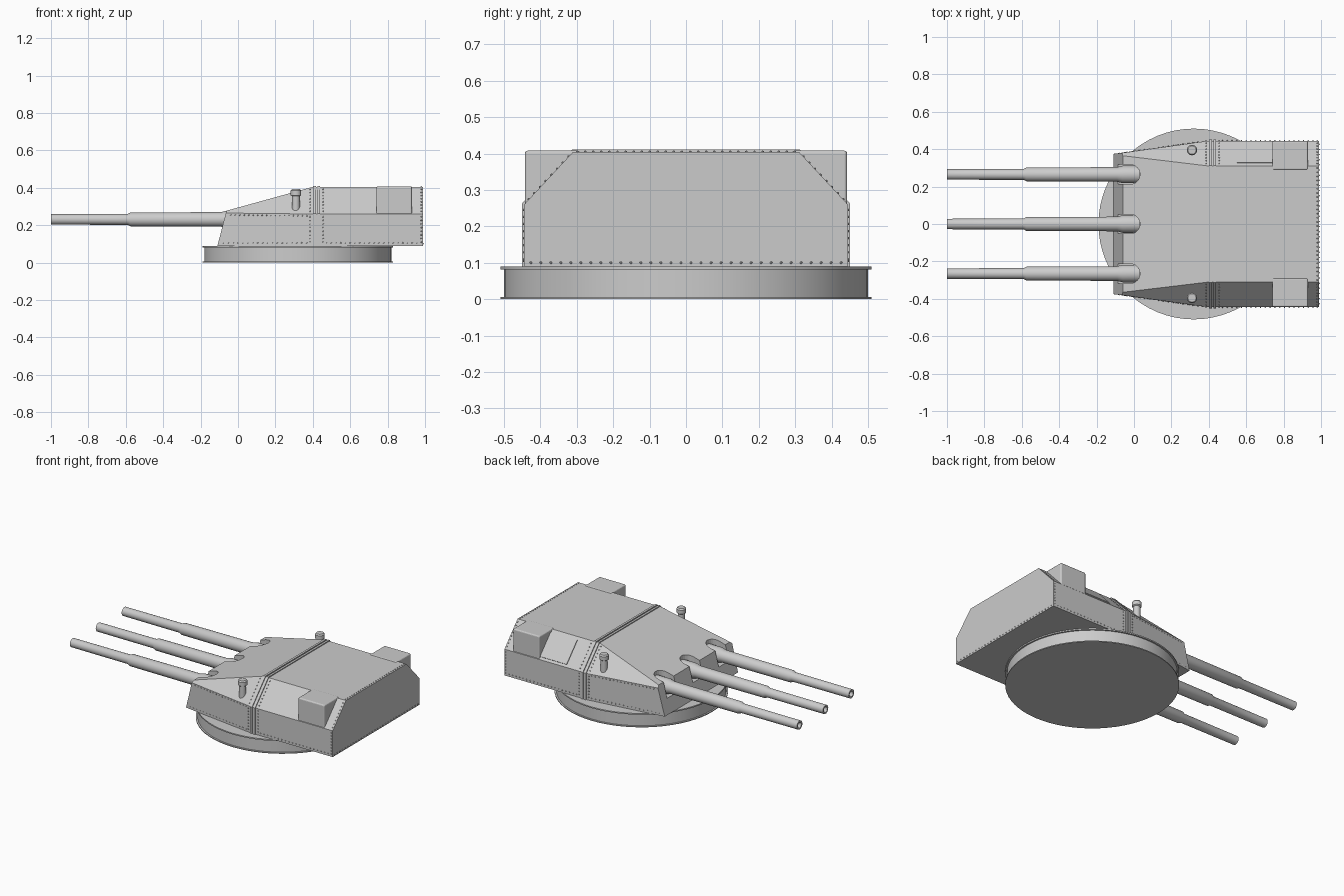
import bpy, bmesh, math
from mathutils import Matrix, Vector

if "Cube" in bpy.data.objects:
    bpy.data.objects.remove(bpy.data.objects["Cube"])


def make(name, bm, smooth=False):
    bmesh.ops.remove_doubles(bm, verts=bm.verts, dist=1e-5)
    bmesh.ops.recalc_face_normals(bm, faces=bm.faces)
    me = bpy.data.meshes.new(name)
    bm.to_mesh(me)
    bm.free()
    ob = bpy.data.objects.new(name, me)
    bpy.context.collection.objects.link(ob)
    if smooth:
        bpy.ops.object.select_all(action='DESELECT')
        ob.select_set(True)
        bpy.context.view_layer.objects.active = ob
        bpy.ops.object.shade_smooth_by_angle(angle=math.radians(35))
    return ob


def lathe(name, profile, loc, n=24, along_x=False):
    """Spin (radius, height) points about z, or about x for barrels."""
    bm = bmesh.new()
    vs = [bm.verts.new((r, 0, h)) for r, h in profile]
    es = [bm.edges.new(p) for p in zip(vs, vs[1:])]
    bmesh.ops.spin(bm, geom=vs + es, cent=(0, 0, 0), axis=(0, 0, 1),
                   angle=math.tau, steps=n)
    if along_x:
        bm.transform(Matrix.Rotation(math.pi / 2, 4, 'Y'))
    bm.transform(Matrix.Translation(loc))
    return make(name, bm, True)


def loft(name, rings):
    """Closed solid through matching half sections mirrored across y = 0."""
    bm = bmesh.new()
    loops = []
    for half in rings:
        full = half + [(x, -y, z) for x, y, z in reversed(half)]
        loops.append([bm.verts.new(p) for p in full])
    n = len(loops[0])
    for a, b in zip(loops, loops[1:]):
        for i in range(n):
            j = (i + 1) % n
            bm.faces.new((a[i], a[j], b[j], b[i]))
    bm.faces.new(loops[0])
    bm.faces.new(loops[-1])
    return make(name, bm)


def prism(name, pts, x0, x1, side=1, bevel=0.0):
    """Extrude a (y, z) outline along x."""
    bm = bmesh.new()
    f = bm.faces.new([bm.verts.new((x0, y * side, z)) for y, z in pts])
    g = bmesh.ops.extrude_face_region(bm, geom=[f])
    bmesh.ops.translate(bm, vec=(x1 - x0, 0, 0),
                        verts=[v for v in g['geom'] if isinstance(v, bmesh.types.BMVert)])
    ob = make(name, bm)
    if bevel:
        m = ob.modifiers.new('Bevel', 'BEVEL')
        m.width, m.segments = bevel, 3
    return ob


def section(x, grow=0.0):
    g = grow
    return [(x, 0.445 + g, 0.09), (x, 0.445 + g, 0.26 + g * 0.4),
            (x, 0.31 + g * 0.4, 0.405 + g)]


# Rotating base ring with thin flanges
lathe('base_ring', [(0, 0), (0.51, 0), (0.51, 0.006), (0.5, 0.006), (0.5, 0.082),
                    (0.51, 0.082), (0.51, 0.09), (0, 0.09)], (0.32, 0, 0), 64)

# Armoured house: raked face, sloping front roof, chamfered shoulders
front = [(-0.11, 0.375, 0.09), (-0.065, 0.38, 0.265), (-0.06, 0.365, 0.278)]
house = loft('gun_house', [front, section(0.40), section(0.99)])

# Raised joint band around the house, and rear edge trim
for i, x in enumerate((0.402, 0.424)):
    loft(f'joint_band_{i}', [section(x, 0.006), section(x + 0.014, 0.006)])

# Guns with rounded embrasures cut into face and roof
GUN_Z = 0.231
for i, y in enumerate((-0.265, 0, 0.265)):
    bm = bmesh.new()
    arc = [(0.052 * math.cos(a), y + 0.052 * math.sin(a))
           for a in (math.pi * (k / 12 - 0.5) for k in range(13))]
    outline = [(-0.3, y - 0.052)] + [(x - 0.02, yy) for x, yy in arc] + [(-0.3, y + 0.052)]
    f = bm.faces.new([bm.verts.new((px, py, 0.18)) for px, py in outline])
    g = bmesh.ops.extrude_face_region(bm, geom=[f])
    bmesh.ops.translate(bm, vec=(0, 0, 0.4),
                        verts=[v for v in g['geom'] if isinstance(v, bmesh.types.BMVert)])
    cutter = make(f'embrasure_cutter_{i}', bm)
    cutter.hide_render = True
    cutter.hide_viewport = True
    cutter.display_type = 'WIRE'
    mod = house.modifiers.new('Embrasure', 'BOOLEAN')
    mod.object, mod.operation, mod.solver = cutter, 'DIFFERENCE', 'EXACT'
    lathe(f'gun_barrel_{i}',
          [(0, -0.93), (0.018, -0.93), (0.018, -1), (0.028, -1), (0.029, -0.59),
           (0.037, -0.575), (0.039, -0.09), (0.047, -0.06), (0.047, 0.03), (0, 0.03)],
          (0, y, GUN_Z), 24, True)

for side, tag in ((1, 'left'), (-1, 'right')):
    # Rangefinder hood on each shoulder
    prism(f'rangefinder_hood_{tag}',
          [(0.29, 0.408), (0.443, 0.408), (0.443, 0.255), (0.40, 0.255), (0.29, 0.39)],
          0.74, 0.93, side, 0.008)
    # Sighting periscope with a wider head
    lathe(f'periscope_{tag}', [(0, 0.27), (0.021, 0.27), (0.021, 0.355), (0.028, 0.36),
                               (0.028, 0.385), (0.022, 0.393), (0, 0.393)],
          (0.31, 0.395 * side, 0), 20)

# Access plate on one shoulder
prism('shoulder_plate', [(0.322, 0.385), (0.43, 0.269), (0.437, 0.276), (0.329, 0.392)],
      0.55, 0.74)

# Rivet rows along the plate edges
bm = bmesh.new()


def rivets(a, b, n):
    for s in (1, -1):
        for k in range(n):
            p = Vector(a).lerp(Vector(b), (k + 0.5) / n)
            bmesh.ops.create_icosphere(bm, subdivisions=1, radius=0.004,
                                       matrix=Matrix.Translation((p.x, p.y * s, p.z)))


for x in (0.385, 0.455, 0.98):
    rivets((x, 0.445, 0.10), (x, 0.445, 0.255), 8)
    rivets((x, 0.44, 0.266), (x, 0.315, 0.40), 8)
rivets((0.98, 0, 0.405), (0.98, 0.31, 0.405), 14)
rivets((0.99, 0, 0.10), (0.99, 0.44, 0.10), 16)
rivets((-0.09, 0.376, 0.105), (0.38, 0.443, 0.105), 18)
rivets((0.46, 0.445, 0.105), (0.97, 0.445, 0.105), 20)
rivets((-0.05, 0.382, 0.255), (0.38, 0.443, 0.25), 18)
make('rivets', bm)
